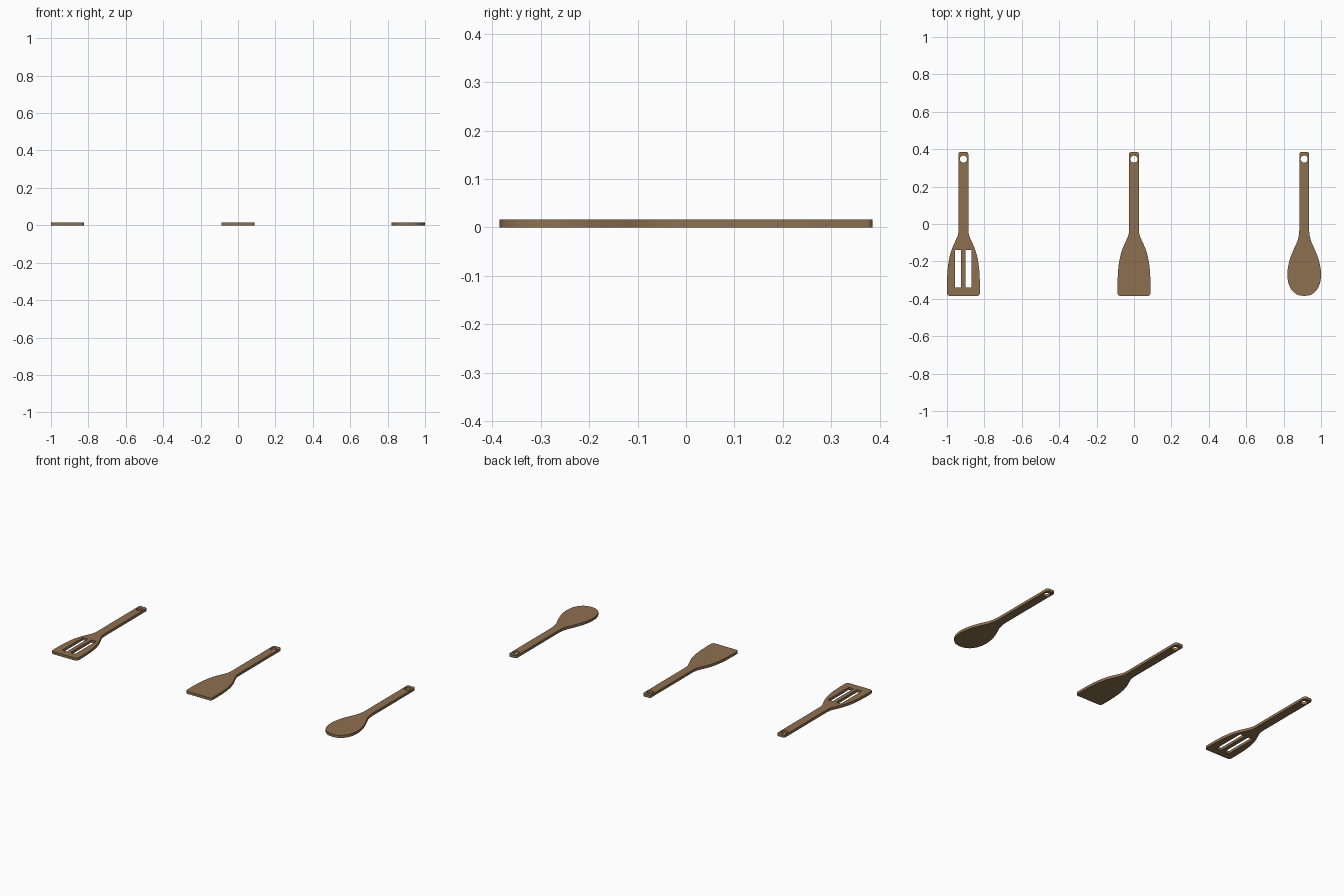
import bpy, math
from mathutils import Vector

if "Cube" in bpy.data.objects:
    bpy.data.objects.remove(bpy.data.objects["Cube"])

T = 0.016
wood = bpy.data.materials.new("brown wood")
wood.diffuse_color = (0.27, 0.162, 0.08, 1)
wood.use_nodes = True
wood.node_tree.nodes["Principled BSDF"].inputs["Base Color"].default_value = wood.diffuse_color


def smooth(pts, n=6):
    # Catmull-Rom through the profile points
    p = [Vector(q) for q in pts]
    p = [2 * p[0] - p[1]] + p + [2 * p[-1] - p[-2]]
    out = []
    for i in range(1, len(p) - 2):
        a, b, c, d = p[i - 1:i + 3]
        for k in range(n):
            t = k / n
            out.append(0.5 * (2 * b + (c - a) * t + (2 * a - 5 * b + 4 * c - d) * t * t
                              + (3 * b - a - 3 * c + d) * t ** 3))
    return out + [p[-2]]


def arc(cx, cy, r, a0, a1, n):
    return [Vector((cx + r * math.cos(math.radians(a0 + (a1 - a0) * i / n)),
                    cy + r * math.sin(math.radians(a0 + (a1 - a0) * i / n)))) for i in range(n + 1)]


def utensil(name, x, half, holes):
    # mirrored outline plus holes, filled and extruded
    outline = half + [Vector((-p.x, p.y)) for p in reversed(half) if abs(p.x) > 1e-4]
    cu = bpy.data.curves.new(name, 'CURVE')
    cu.dimensions, cu.fill_mode, cu.extrude = '2D', 'BOTH', T / 2
    for loop in [outline] + holes:
        s = cu.splines.new('POLY')
        s.points.add(len(loop) - 1)
        for q, p in zip(s.points, loop):
            q.co = (p.x, p.y, 0, 1)
        s.use_cyclic_u = True
    tmp = bpy.data.objects.new(name + "_outline", cu)
    bpy.context.collection.objects.link(tmp)
    bpy.context.view_layer.update()
    me = bpy.data.meshes.new_from_object(tmp.evaluated_get(bpy.context.evaluated_depsgraph_get()))
    bpy.data.objects.remove(tmp)
    ob = bpy.data.objects.new(name, me)
    bpy.context.collection.objects.link(ob)
    ob.location = (x, 0, T / 2)
    me.materials.clear()
    me.materials.append(wood)
    bpy.ops.object.select_all(action='DESELECT')
    ob.select_set(True)
    bpy.context.view_layer.objects.active = ob
    # weld the caps to the walls, face outwards
    bpy.ops.object.mode_set(mode='EDIT')
    bpy.ops.mesh.select_all(action='SELECT')
    bpy.ops.mesh.remove_doubles(threshold=0.0001)
    bpy.ops.mesh.normals_make_consistent(inside=False)
    bpy.ops.object.mode_set(mode='OBJECT')
    bpy.ops.object.shade_smooth_by_angle(angle=math.radians(35))


# handle top end, shared by all three
handle = arc(0.015, 0.374, 0.011, 90, 0, 4) + [Vector((0.026, 0.15))]
hang_hole = arc(0, 0.347, 0.019, 0, 345, 23)

# square-ended blade and round bowl profiles
blade = handle + smooth([(0.026, -0.03), (0.03, -0.06), (0.045, -0.095), (0.063, -0.137),
                         (0.077, -0.19), (0.085, -0.25), (0.088, -0.32), (0.088, -0.369)]) \
    + arc(0.072, -0.369, 0.016, 0, -90, 5)[1:]
bowl = handle + smooth([(0.026, -0.03), (0.029, -0.06), (0.038, -0.095), (0.058, -0.14),
                        (0.077, -0.19), (0.088, -0.24), (0.09, -0.275), (0.084, -0.317),
                        (0.066, -0.354), (0.036, -0.378), (0, -0.385)])


def slot(x0, x1):
    return [Vector(p) for p in ((x0, -0.34), (x1, -0.34), (x1, -0.138), (x0, -0.138))]


utensil("slotted_turner", -0.912, blade, [hang_hole, slot(-0.044, -0.012), slot(0.012, 0.044)])
utensil("flat_turner", 0.0, blade, [hang_hole])
utensil("spoon", 0.91, bowl, [hang_hole])
